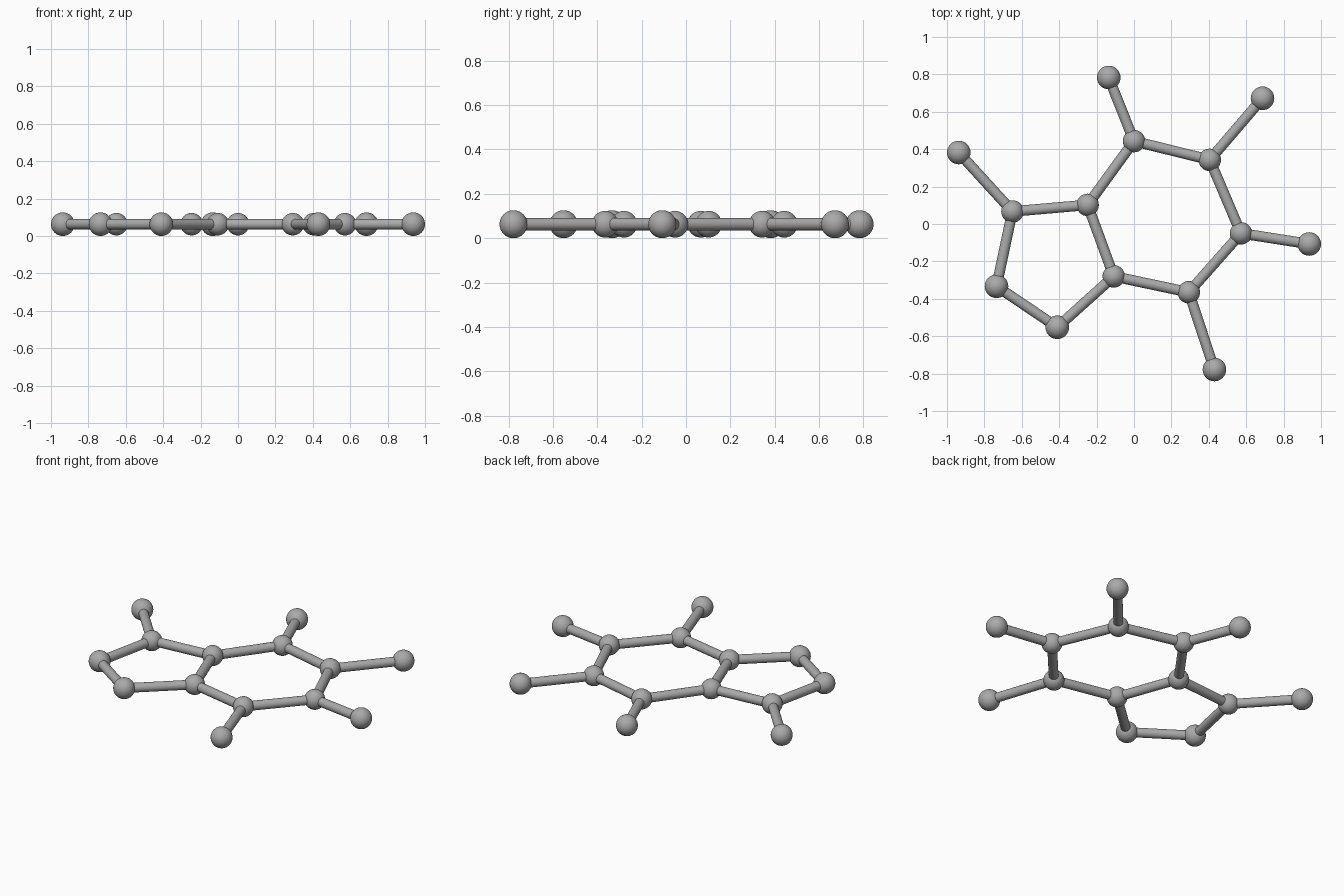
import bpy
from mathutils import Vector

cube = bpy.data.objects.get("Cube")
if cube:
    bpy.data.objects.remove(cube, do_unlink=True)

MID_Z = 0.063      # height of the flat framework
ROD_R = 0.028

grey = bpy.data.materials.new("mid_grey")
grey.use_nodes = True
colour = (0.4, 0.4, 0.4, 1)
grey.diffuse_color = colour
grey.node_tree.nodes["Principled BSDF"].inputs["Base Color"].default_value = colour

# Ball centres in plan: name -> (x, y)
joints = {
    "ring_back": (0.0, 0.443), "ring_back_left": (0.405, 0.343),
    "ring_left": (0.572, -0.05), "ring_front_left": (0.293, -0.365),
    "shared_front": (-0.108, -0.28), "shared_back": (-0.248, 0.102),
    "small_ring_back": (-0.65, 0.067),
}
ends = {
    "small_ring_front": (-0.41, -0.552), "small_ring_right": (-0.735, -0.333),
    "tip_back": (-0.135, 0.783), "tip_back_left": (0.687, 0.672),
    "tip_left": (0.937, -0.107), "tip_front": (0.43, -0.778),
    "tip_right": (-0.937, 0.382),
}
centres = {n: Vector((*p, MID_Z)) for n, p in {**joints, **ends}.items()}


def finish(name):
    ob = bpy.context.object
    ob.name = name
    ob.data.materials.append(grey)
    bpy.ops.object.shade_smooth_by_angle()


def ball(name, radius):
    bpy.ops.mesh.primitive_uv_sphere_add(segments=32, ring_count=20, radius=radius,
                                         location=centres[name])
    finish(name + "_ball")


def rod(a, b):
    start, end = centres[a], centres[b]
    axis = end - start
    bpy.ops.mesh.primitive_cylinder_add(vertices=24, radius=ROD_R, depth=axis.length,
                                        location=(start + end) / 2)
    bpy.context.object.rotation_euler = axis.to_track_quat("Z", "Y").to_euler()
    finish(f"rod_{a}_to_{b}")


# Balls: inner joints are slightly smaller than the free ends
for name in joints:
    ball(name, 0.06)
for name in ends:
    ball(name, 0.063)

# Rods of the six-sided ring, the five-sided ring and the arms
six = ["ring_back", "ring_back_left", "ring_left", "ring_front_left",
       "shared_front", "shared_back"]
for a, b in zip(six, six[1:] + six[:1]):
    rod(a, b)
five = ["shared_front", "small_ring_front", "small_ring_right",
        "small_ring_back", "shared_back"]
for a, b in zip(five, five[1:]):
    rod(a, b)
for a, b in [("ring_back", "tip_back"), ("ring_back_left", "tip_back_left"),
             ("ring_left", "tip_left"), ("ring_front_left", "tip_front"),
             ("small_ring_back", "tip_right")]:
    rod(a, b)
